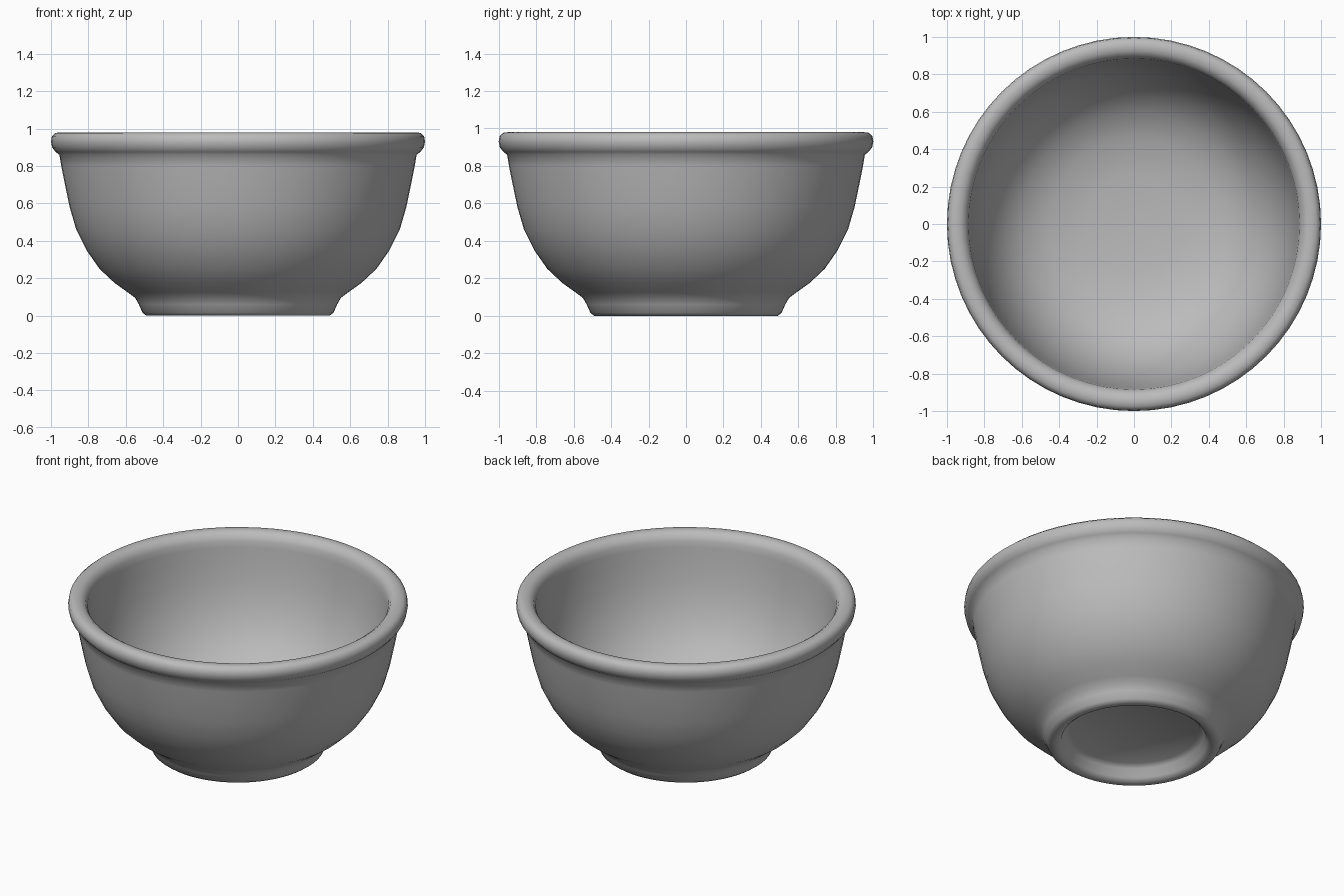
import bpy
import bmesh
import math

cube = bpy.data.objects.get("Cube")
if cube:
    bpy.data.objects.remove(cube, do_unlink=True)


def make_material(name, colour):
    mat = bpy.data.materials.new(name)
    mat.use_nodes = True
    mat.diffuse_color = colour
    mat.node_tree.nodes["Principled BSDF"].inputs["Base Color"].default_value = colour
    return mat


def lathe(name, profile, mat, steps=64):
    """Spin a (radius, height) profile around the z axis."""
    bm = bmesh.new()
    verts = [bm.verts.new((r, 0, z)) for r, z in profile]
    edges = [bm.edges.new(pair) for pair in zip(verts, verts[1:])]
    bmesh.ops.spin(bm, geom=verts + edges, cent=(0, 0, 0), axis=(0, 0, 1),
                   angle=math.tau, steps=steps, use_merge=False)
    bmesh.ops.remove_doubles(bm, verts=bm.verts, dist=0.0005)
    bmesh.ops.recalc_face_normals(bm, faces=bm.faces)
    mesh = bpy.data.meshes.new(name)
    bm.to_mesh(mesh)
    bm.free()
    mesh.materials.append(mat)
    obj = bpy.data.objects.new(name, mesh)
    bpy.context.collection.objects.link(obj)
    bpy.ops.object.select_all(action="DESELECT")
    obj.select_set(True)
    bpy.context.view_layer.objects.active = obj
    bpy.ops.object.shade_smooth_by_angle(angle=math.radians(50))
    return obj


# Hollow underside and rounded foot ring
foot = [(0, 0.09), (0.38, 0.09), (0.41, 0.07), (0.43, 0.02), (0.455, 0),
        (0.49, 0), (0.51, 0.015), (0.53, 0.06), (0.55, 0.095)]
# Outer wall
outside = [(0.59, 0.125), (0.66, 0.175), (0.74, 0.25), (0.81, 0.35),
           (0.865, 0.46), (0.90, 0.58), (0.925, 0.70), (0.945, 0.80), (0.955, 0.86)]
# Rolled rim
rim = [(0.975, 0.875), (0.994, 0.9), (1, 0.93), (0.995, 0.96), (0.975, 0.977),
       (0.95, 0.98), (0.925, 0.977), (0.9, 0.96), (0.885, 0.93), (0.88, 0.89)]
# Inner wall and floor
inside = [(0.87, 0.8), (0.85, 0.68), (0.82, 0.56), (0.77, 0.44), (0.70, 0.33),
          (0.60, 0.24), (0.46, 0.175), (0.26, 0.145), (0, 0.14)]

stoneware = make_material("grey stoneware", (0.5, 0.5, 0.5, 1))
lathe("bowl", foot + outside + rim + inside, stoneware)
